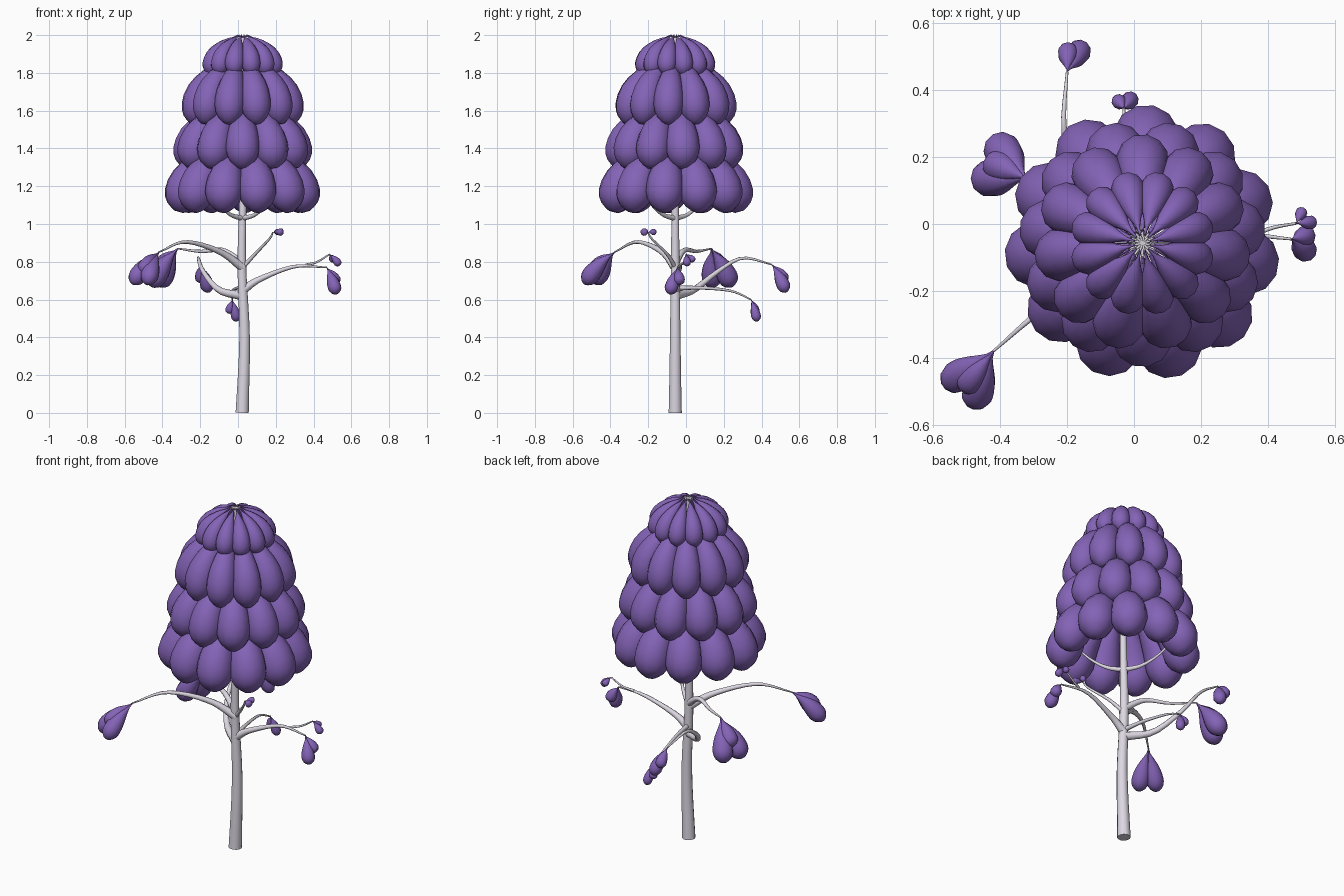
import bpy, bmesh, math
from mathutils import Vector, Matrix

if "Cube" in bpy.data.objects:
    bpy.data.objects.remove(bpy.data.objects["Cube"])

AXIS = Vector((0.025, -0.057, 0))


def material(name, *col):
    m = bpy.data.materials.new(name)
    m.diffuse_color = (*col, 1)
    m.use_nodes = True
    m.node_tree.nodes["Principled BSDF"].inputs["Base Color"].default_value = m.diffuse_color
    return m


PURPLE = material("purple_leaf", .23, .125, .47)
BARK = material("pale_bark", .72, .68, .76)


def spline(pts, t):
    """Catmull-Rom point at t in 0..1."""
    p = [Vector(q) for q in pts]
    p = [2 * p[0] - p[1]] + p + [2 * p[-1] - p[-2]]
    n = len(p) - 3
    i = min(int(t * n), n - 1)
    u = t * n - i
    a, b, c, d = p[i:i + 4]
    return 0.5 * (2 * b + (c - a) * u + (2 * a - 5 * b + 4 * c - d) * u ** 2
                  + (3 * b - a - 3 * c + d) * u ** 3)


def sweep(bm, pts, profile, sides):
    """Round tube along pts; profile yields (t, radius)."""
    rings, side = [], None
    for t, r in profile:
        c = spline(pts, t)
        d = (spline(pts, min(t + .01, 1)) - spline(pts, max(t - .01, 0))).normalized()
        side = side or d.orthogonal()
        side = (side - d * side.dot(d)).normalized()
        up = d.cross(side)
        rings.append([bm.verts.new(c + r * (math.cos(a) * side + math.sin(a) * up))
                      for a in (math.tau * k / sides for k in range(sides))])
    for a, b in zip(rings, rings[1:]):
        for k in range(sides):
            j = (k + 1) % sides
            bm.faces.new((a[k], a[j], b[j], b[k]))
    bm.faces.new(rings[0][::-1])
    bm.faces.new(rings[-1])


def teardrop(t, widest=.78):
    """Relative radius of a petal: slim stem end, rounded free end."""
    if t < widest:
        return max(.06, math.sin(math.pi / 2 * t / widest) ** 1.6)
    return max(.06, 1 - ((t - widest) / (1 - widest)) ** 2) ** .5


def petal(bm, pts, r, sides=12):
    ts = [1 - (1 - i / 12) ** 1.5 for i in range(13)]
    sweep(bm, pts, [(t, r * teardrop(t)) for t in ts], sides)


def branch(bm, pts, r0, r1, sides=8, n=14):
    sweep(bm, pts, [(i / n, r0 + (r1 - r0) * (i / n) ** .7) for i in range(n + 1)], sides)


def finish(bm, name, mat):
    bmesh.ops.recalc_face_normals(bm, faces=bm.faces)
    me = bpy.data.meshes.new(name)
    bm.to_mesh(me)
    bm.free()
    me.materials.append(mat)
    ob = bpy.data.objects.new(name, me)
    bpy.context.collection.objects.link(ob)
    bpy.context.view_layer.objects.active = ob
    ob.select_set(True)
    bpy.ops.object.shade_smooth_by_angle(angle=math.radians(60))
    ob.select_set(False)


def polar(r, z, a):
    return AXIS + Vector((r * math.cos(a), r * math.sin(a), z))


# trunk, slightly wavy and tapering
bm = bmesh.new()
path = [AXIS + Vector((x, 0, i * .398)) for i, x in enumerate((-.003, .01, -.005, .002, 0, 0))]
sweep(bm, path, [(i / 20, .036 - .026 * (i / 20) ** .8) for i in range(21)], 12)
finish(bm, "trunk", BARK)

twigs = bmesh.new()


def tier(name, count, start, top, bottom, reach, r):
    """Ring of petals sloping out from the trunk and hanging down."""
    h = top - bottom
    bm = bmesh.new()
    for k in range(count):
        a = math.radians(start) + math.tau * k / count
        petal(bm, [polar(reach * fr, top - h * fz, a)
                   for fr, fz in ((.14, 0), (.5, .2), (.86, .55), (1, 1))], r)
        branch(twigs, [polar(0, top - .01, a), polar(reach * .2, top - .005, a)], .005, .003, 6, 2)
    finish(bm, name, PURPLE)


tier("crown_tier_top", 12, -75, 2.0, 1.79, .18, .051)
tier("crown_tier_upper", 11, 90, 1.89, 1.53, .265, .08)
tier("crown_tier_middle", 11, -90, 1.65, 1.295, .303, .091)
tier("crown_tier_bottom", 11, 88, 1.43, 1.065, .34, .1)
finish(twigs, "crown_twigs", BARK)

# boughs inside the crown
bm = bmesh.new()
for k in range(3):
    a = math.radians(135 + 90 * k)
    branch(bm, [polar(.09 * i, 1.03 + .019 * i * i, a) for i in range(4)], .016, .004)
finish(bm, "crown_boughs", BARK)


def bough(name, r0, z, points, drop, leaf_r, count, spread):
    """Branch from the trunk (height z) with a fan of leaves along drop at its tip."""
    path = [AXIS + Vector((0, 0, z))] if z else []
    path += [Vector(p) for p in points]
    bm = bmesh.new()
    branch(bm, path, r0, .004)
    finish(bm, name + "_bough", BARK)
    bm = bmesh.new()
    s = path[-1]
    for i in range(count):
        turn = math.radians(spread) * (i - (count - 1) / 2)
        size = 1 - .15 * (i % 2)
        d = Matrix.Rotation(turn, 3, 'Z') @ Vector(drop) * size
        d.z *= 1 - .25 * (i % 2)
        petal(bm, [s, s + d / 2 + Vector((0, 0, .06 * d.length)), s + d], leaf_r * size, 10)
    finish(bm, name + "_leaves", PURPLE)


# lower boughs
bough("right", .026, .65, [(.12, -.05, .71), (.3, -.03, .775), (.47, -.045, .77)],
      (.065, -.015, -.14), .036, 2, 50)
bough("right_spur", .008, 0, [(.36, -.03, .783), (.42, -.01, .8), (.485, .002, .84)],
      (.045, .03, -.06), .021, 2, 60)
bough("front_left", .026, .77, [(-.1, -.13, .855), (-.28, -.26, .905), (-.42, -.38, .85)],
      (-.105, -.135, -.165), .048, 3, 17)
bough("back_left", .022, .79, [(-.08, -.01, .86), (-.2, .06, .855), (-.32, .135, .87)],
      (-.13, .06, -.2), .056, 3, 24)
bough("back", .026, .62, [(-.1, .04, .65), (-.185, .17, .75), (-.21, .3, .82), (-.2, .455, .785)],
      (.025, .085, -.145), .036, 2, 28)
bough("rear_low", .014, .66, [(0, .08, .662), (-.03, .24, .645), (-.03, .345, .6)],
      (0, .04, -.115), .026, 2, 70)
bough("front_right", .013, .77, [(.09, -.1, .84), (.165, -.18, .92), (.185, -.2, .955)],
      (.06, .01, 0), .02, 2, 75)
